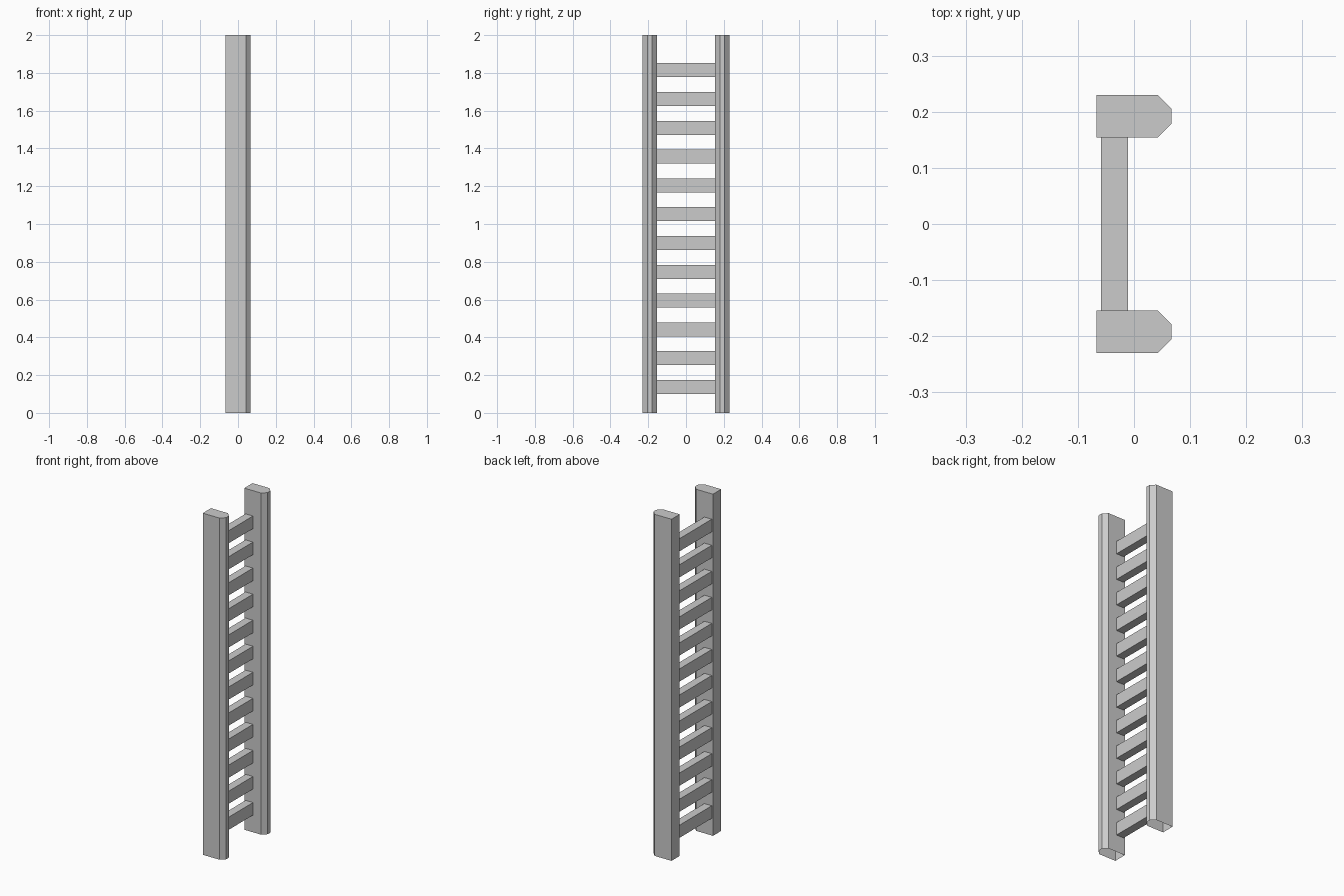
import bpy, bmesh

cube = bpy.data.objects.get("Cube")
if cube:
    bpy.data.objects.remove(cube, do_unlink=True)

# Single grey finish
grey = bpy.data.materials.new("plain_grey")
grey.use_nodes = True
colour = (0.6, 0.6, 0.6, 1)
grey.diffuse_color = colour
grey.node_tree.nodes["Principled BSDF"].inputs["Base Color"].default_value = colour


def extruded(name, outline, direction, drop_start=False, drop_end=False):
    """Sweep a closed outline along a direction, optionally leaving ends open."""
    bm = bmesh.new()
    start = bm.faces.new([bm.verts.new(p) for p in outline])
    geom = bmesh.ops.extrude_face_region(bm, geom=[start], use_keep_orig=True)["geom"]
    end = next(g for g in geom if isinstance(g, bmesh.types.BMFace))
    bmesh.ops.translate(bm, vec=direction, verts=end.verts[:])
    bmesh.ops.recalc_face_normals(bm, faces=bm.faces[:])
    unwanted = [f for f, drop in ((start, drop_start), (end, drop_end)) if drop]
    if unwanted:
        bmesh.ops.delete(bm, geom=unwanted, context='FACES_ONLY')
    mesh = bpy.data.meshes.new(name)
    bm.to_mesh(mesh)
    bm.free()
    mesh.materials.append(grey)
    obj = bpy.data.objects.new(name, mesh)
    bpy.context.collection.objects.link(obj)
    return obj


# Upright rails: chamfered on the +x edge, hollow at the foot
INNER, OUTER, BACK, NOSE, CHAMFER = 0.154, 0.23, -0.067, 0.067, 0.025
for name, side in (("front_rail", -1), ("back_rail", 1)):
    profile = [(BACK, INNER), (NOSE - CHAMFER, INNER), (NOSE, INNER + CHAMFER),
               (NOSE, OUTER - CHAMFER), (NOSE - CHAMFER, OUTER), (BACK, OUTER)]
    extruded(name, [(x, side * y, 0) for x, y in profile], (0, 0, 2), drop_start=True)

# Rungs: evenly spaced bars with open ends butted against the rails
RUNGS, FIRST, STEP, HEIGHT = 12, 0.1, 0.1525, 0.074
for i in range(RUNGS):
    low = FIRST + i * STEP
    high = low + HEIGHT
    outline = [(x, -INNER, z) for x, z in
               ((-0.059, low), (-0.011, low), (-0.011, high), (-0.059, high))]
    extruded(f"rung_{i + 1}", outline, (0, 2 * INNER, 0), drop_start=True, drop_end=True)
